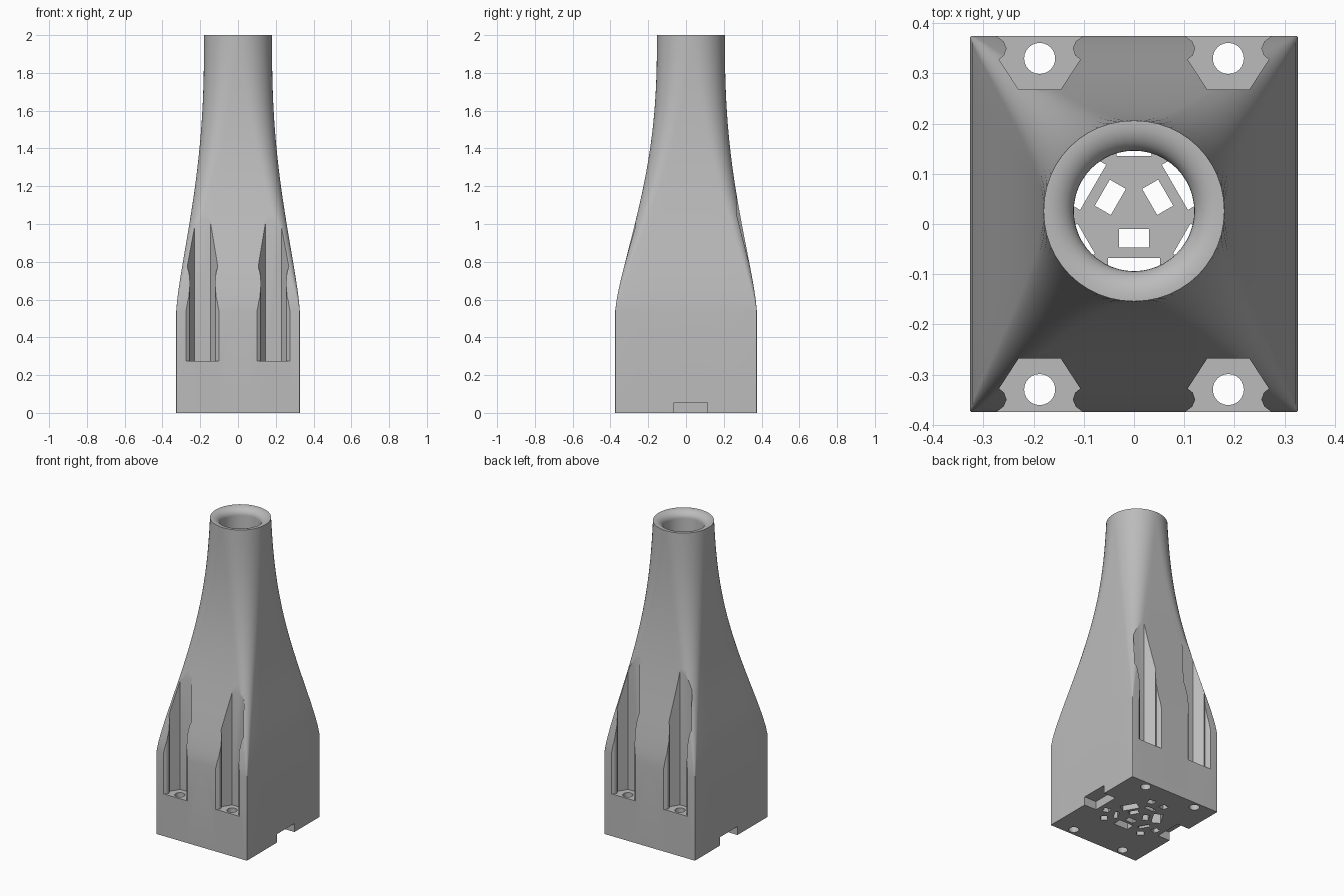
import bpy, bmesh
from math import cos, sin, pi, radians
from mathutils import Matrix

cube = bpy.data.objects.get("Cube")
if cube:
    bpy.data.objects.remove(cube, do_unlink=True)

grey = bpy.data.materials.new("plain grey")
grey.use_nodes = True
grey.diffuse_color = (0.5, 0.5, 0.5, 1)
grey.node_tree.nodes["Principled BSDF"].inputs["Base Color"].default_value = (0.5, 0.5, 0.5, 1)

CY = 0.026          # spout centre offset in y


def loft(name, rings):
    """Closed solid through a stack of equal-sized rings."""
    bm = bmesh.new()
    loops = [[bm.verts.new(p) for p in ring] for ring in rings]
    for a, b in zip(loops, loops[1:]):
        for i in range(len(a)):
            j = (i + 1) % len(a)
            bm.faces.new((a[i], a[j], b[j], b[i]))
    bm.faces.new(loops[0][::-1])
    bm.faces.new(loops[-1])
    bmesh.ops.recalc_face_normals(bm, faces=bm.faces)
    mesh = bpy.data.meshes.new(name)
    bm.to_mesh(mesh)
    bm.free()
    mesh.materials.append(grey)
    ob = bpy.data.objects.new(name, mesh)
    bpy.context.collection.objects.link(ob)
    return ob


def circle(r, z, x=0, y=0, n=48):
    return [(x + r * cos(2 * pi * i / n), y + r * sin(2 * pi * i / n), z) for i in range(n)]


def prism(name, pts, z0, z1):
    return loft(name, [[(x, y, z) for x, y in pts] for z in (z0, z1)])


def cut(body, cutter):
    mod = body.modifiers.new("cut", 'BOOLEAN')
    mod.operation = 'DIFFERENCE'
    mod.solver = 'EXACT'
    mod.object = cutter
    bpy.context.view_layer.objects.active = body
    bpy.ops.object.modifier_apply(modifier=mod.name)
    bpy.data.objects.remove(cutter, do_unlink=True)


# Body: rounded rectangle whose corner radius grows until it is a circle
def body_ring(z, blend, r, n=12, m=6):
    hx, hy = 0.18 + 0.147 * blend, 0.18 + 0.195 * blend
    cy = CY * (1 - blend)
    arcs = []
    for q, (sx, sy) in enumerate([(1, 1), (-1, 1), (-1, -1), (1, -1)]):
        arcs.append([(sx * (hx - r) + r * cos(pi / 2 * (q + i / n)),
                      cy + sy * (hy - r) + r * sin(pi / 2 * (q + i / n)), z) for i in range(n + 1)])
    ring = []
    for q, arc in enumerate(arcs):
        (x0, y0, _), (x1, y1, _) = arc[-1], arcs[(q + 1) % 4][0]
        ring += arc
        ring += [(x0 + (x1 - x0) * k / m, y0 + (y1 - y0) * k / m, z) for k in range(1, m)]
    return ring


rings = [body_ring(0, 1, 0.004)]
STEPS = 28
for k in range(STEPS + 1):
    t = k / STEPS
    rings.append(body_ring(0.54 + 1.46 * t, (1 - t ** 1.35) ** 2.7, 0.004 + 0.174 * t))
body = loft("nozzle_body", rings)

# Bore with a rounded mouth
bore = [circle(0.12, 0.055, y=CY)]
for k in range(9):
    a = pi / 2 * k / 8
    bore.append(circle(0.175 - 0.055 * cos(a), 1.955 + 0.045 * sin(a), y=CY))
bore.append(circle(0.175, 2.1, y=CY))
cut(body, loft("bore", bore))

# Screw slots with rounded lips, and screw holes, in the front and back
half_slot = [(0.042, 0.268), (0.081, 0.328), (0.071, 0.336), (0.066, 0.35),
             (0.072, 0.364), (0.088, 0.376), (0.088, 0.42)]
slot = half_slot + [(-x, y) for x, y in reversed(half_slot)]
for sx in (-1, 1):
    for sy in (-1, 1):
        cut(body, prism("slot", [(sx * 0.188 + x, sy * y) for x, y in slot], 0.275, 1.3))
        cut(body, loft("hole", [circle(0.031, z, sx * 0.188, sy * 0.33, 24) for z in (-0.1, 0.4)]))


# Side notches in the underside
def box(name, x0, x1, y0, y1, z0, z1):
    return prism(name, [(x0, y0), (x1, y0), (x1, y1), (x0, y1)], z0, z1)


for x in (-0.32, 0.32):
    cut(body, box("notch", x - 0.08, x + 0.08, -0.064, 0.115, -0.1, 0.055))


# Floor grille: openings repeated three times around the bore axis
def radial_cut(deg, r0, r1, half, top):
    cutter = box("opening", r0, r1, -half, half, -0.1, top)
    cutter.data.transform(Matrix.Translation((0, CY, 0)) @ Matrix.Rotation(radians(deg), 4, 'Z'))
    cut(body, cutter)


for turn in (30, 150, 270):
    radial_cut(turn, 0.036, 0.073, 0.03, 0.08)
    radial_cut(turn, 0.094, 0.15, 0.052, 0.08)
    radial_cut(turn + 60, 0.11, 0.135, 0.035, 0.08)
    for side in (-14, 14):
        radial_cut(turn + 60 + side, 0.175, 0.215, 0.022, 0.04)

bpy.ops.object.select_all(action='DESELECT')
body.select_set(True)
bpy.context.view_layer.objects.active = body
bpy.ops.object.shade_smooth_by_angle(angle=radians(28))
